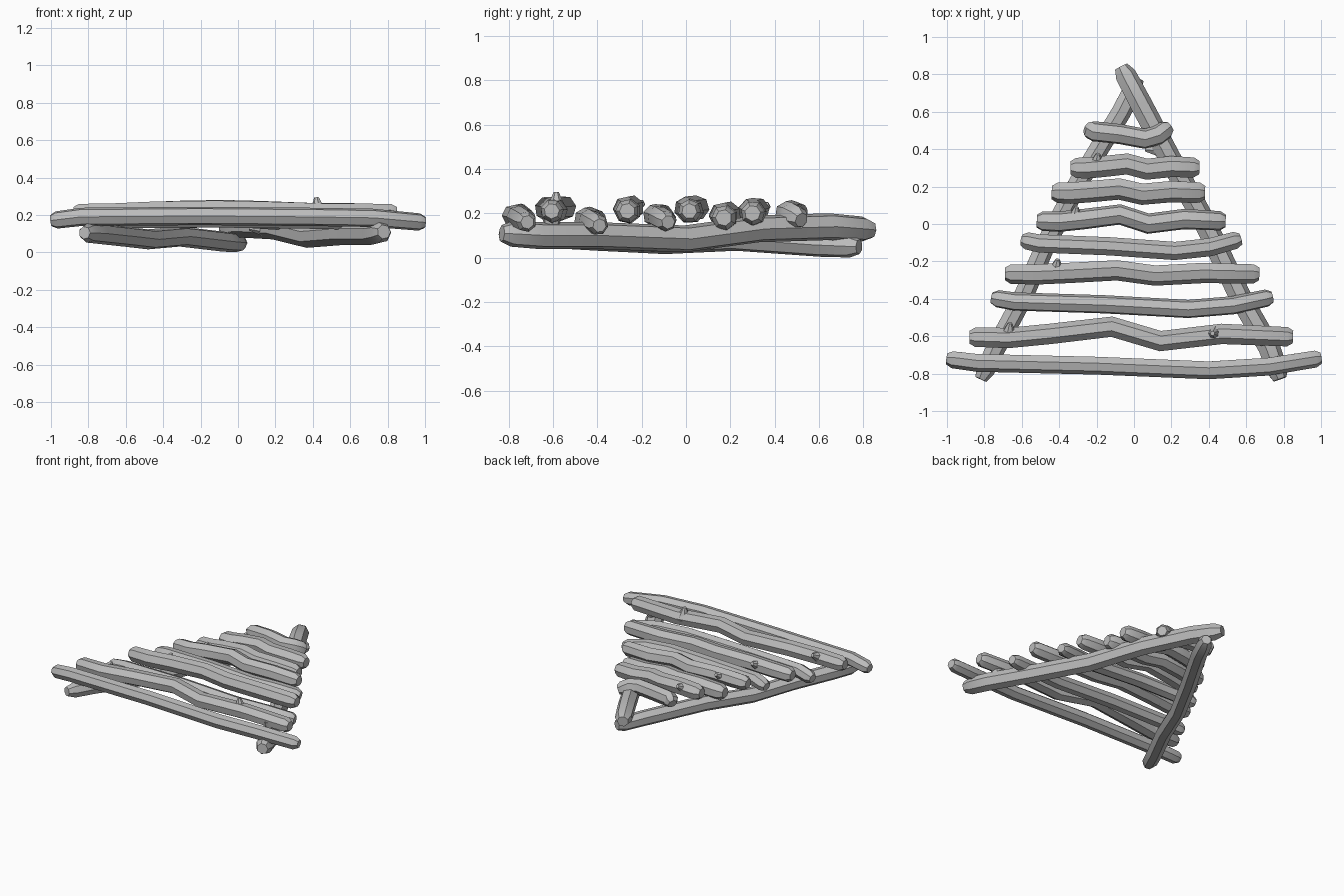
import bpy, bmesh, math
from mathutils import Vector

cube = bpy.data.objects.get("Cube")
if cube:
    bpy.data.objects.remove(cube, do_unlink=True)

wood = bpy.data.materials.new("plain grey")
wood.use_nodes = True
grey = (0.5, 0.5, 0.5, 1)
wood.diffuse_color = grey
wood.node_tree.nodes["Principled BSDF"].inputs["Base Color"].default_value = grey

SIDES = 7


def tube(bm, path, phase=0.0):
    """Skin a closed tube round a path of (point, radius) pairs."""
    rings = []
    for i, (p, r) in enumerate(path):
        before, after = path[max(i - 1, 0)][0], path[min(i + 1, len(path) - 1)][0]
        axis = (after - before).normalized()
        ref = Vector((0, 1, 0)) if abs(axis.z) > 0.8 else Vector((0, 0, 1))
        u = axis.cross(ref).normalized()
        v = u.cross(axis)
        angles = [phase + math.tau * k / SIDES for k in range(SIDES)]
        rings.append([bm.verts.new(p + r * (math.cos(a) * u + math.sin(a) * v))
                      for a in angles])
    for a, b in zip(rings, rings[1:]):
        for k in range(SIDES):
            n = (k + 1) % SIDES
            bm.faces.new((a[k], a[n], b[n], b[k]))
    bm.faces.new(rings[0])
    bm.faces.new(rings[-1])


def log(name, points, radius, tip=0.03, knots=(), phase=0.0):
    """A crooked log with worn ends and optional (base, top) branch stubs."""
    pts = [Vector(p) for p in points]
    first = pts[0].lerp(pts[1], min(0.5, tip / (pts[1] - pts[0]).length))
    last = pts[-1].lerp(pts[-2], min(0.5, tip / (pts[-2] - pts[-1]).length))
    path = [(pts[0], radius * 0.62), (first, radius * 0.95)]
    path += [(p, radius) for p in pts[1:-1]]
    path += [(last, radius * 0.95), (pts[-1], radius * 0.62)]
    bm = bmesh.new()
    tube(bm, path, phase)
    for base, top in knots:
        tube(bm, [(Vector(base), radius * 0.9), (Vector(top), radius * 0.22)])
    bmesh.ops.recalc_face_normals(bm, faces=bm.faces)
    mesh = bpy.data.meshes.new(name)
    bm.to_mesh(mesh)
    bm.free()
    obj = bpy.data.objects.new(name, mesh)
    bpy.context.collection.objects.link(obj)
    mesh.materials.append(wood)
    bpy.ops.object.select_all(action='DESELECT')
    obj.select_set(True)
    bpy.context.view_layer.objects.active = obj
    bpy.ops.object.shade_smooth_by_angle(angle=math.radians(40))
    return obj


# Two side rails that cross at the back
log("left_rail", [(0.78, -0.83, 0.11), (0.72, -0.66, 0.1), (0.57, -0.4, 0.1),
                  (0.38, 0, 0.085), (0.2, 0.33, 0.13), (0.03, 0.65, 0.14),
                  (-0.07, 0.84, 0.125)], 0.062, 0.05,
    [((0.16, 0.4, 0.13), (0.06, 0.4, 0.13))])
log("right_rail", [(-0.82, -0.83, 0.105), (-0.74, -0.66, 0.1), (-0.6, -0.4, 0.085),
                   (-0.47, -0.1, 0.07), (-0.3, 0.22, 0.085), (-0.07, 0.6, 0.058),
                   (0.02, 0.78, 0.05)], 0.055, 0.05)

# Crossbar shapes: fraction of length, sideways and vertical offset
STRAIGHT = [(0, 0.03, -0.02), (0.08, 0.01, 0), (0.4, -0.005, 0.005),
            (0.7, -0.03, 0), (0.86, -0.01, -0.005), (1, 0.035, -0.03)]
WAVY = [(0, 0, 0), (0.12, -0.005, 0), (0.25, 0.015, 0.01), (0.44, 0.05, 0.015),
        (0.59, -0.02, 0.01), (0.78, 0.015, 0), (1, 0, 0)]

# Left end, right end, y, height, radius, shape, sway
BARS = [(-1, 1, -0.75, 0.19, 0.05, STRAIGHT, 1),
        (-0.88, 0.85, -0.605, 0.21, 0.056, WAVY, 1.1),
        (-0.76, 0.74, -0.425, 0.175, 0.05, STRAIGHT, 1),
        (-0.69, 0.67, -0.265, 0.21, 0.057, WAVY, 0.4),
        (-0.6, 0.57, -0.115, 0.19, 0.05, STRAIGHT, 1),
        (-0.52, 0.49, 0.015, 0.21, 0.056, WAVY, 0.7),
        (-0.44, 0.38, 0.17, 0.18, 0.06, WAVY, 0.4),
        (-0.34, 0.35, 0.3, 0.2, 0.058, WAVY, 0.4),
        (-0.25, 0.19, 0.485, 0.2, 0.055, STRAIGHT, 1)]

for i, (x0, x1, y, z, r, shape, sway) in enumerate(BARS):
    pts = [(x0 + t * (x1 - x0), y + dy * sway, z + dz) for t, dy, dz in shape]
    knots = []
    if shape is WAVY and i != 6:
        # Branch stub near one end
        kx = x0 + (0.12 if i == 1 else 0.2) * (x1 - x0)
        knots.append(((kx, y, z), (kx + 0.01, y + 0.075, z + 0.04)))
    if i == 1:
        # Extra stubs above and below the second bar
        knots.append(((0.43, y + 0.02, z), (0.42, y + 0.02, z + 0.085)))
        knots.append(((0.69, y, z), (0.7, y, z - 0.16)))
    log(f"crossbar_{i + 1}", pts, r, 0.03, knots, phase=0.3 * i)
